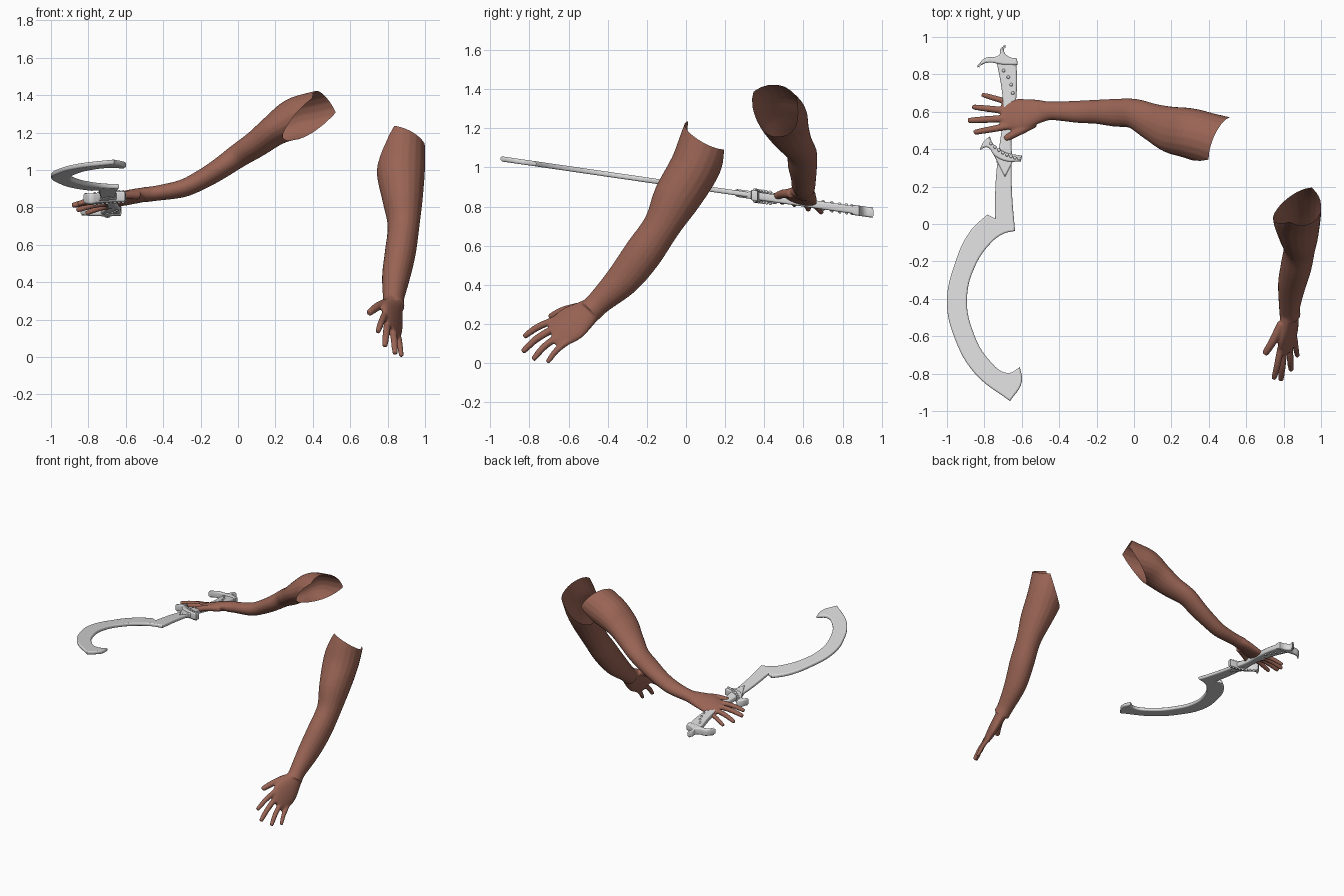
import bpy, bmesh, math
from mathutils import Vector, Matrix

cube = bpy.data.objects.get("Cube")
if cube:
    bpy.data.objects.remove(cube, do_unlink=True)


def material(name, rgb):
    mat = bpy.data.materials.new(name)
    mat.use_nodes = True
    mat.diffuse_color = (*rgb, 1)
    mat.node_tree.nodes["Principled BSDF"].inputs["Base Color"].default_value = (*rgb, 1)
    return mat


SKIN = material("brown skin", (0.32, 0.128, 0.09))
METAL = material("pale metal", (0.70, 0.70, 0.70))


def activate(ob):
    bpy.ops.object.select_all(action='DESELECT')
    ob.select_set(True)
    bpy.context.view_layer.objects.active = ob


def add_object(name, bm, mat):
    me = bpy.data.meshes.new(name)
    bm.to_mesh(me)
    bm.free()
    ob = bpy.data.objects.new(name, me)
    bpy.context.collection.objects.link(ob)
    me.materials.append(mat)
    activate(ob)
    return ob


def spline(rows, steps=4):
    """Smooth the control rows with a Catmull-Rom curve."""
    rows = [Vector(r) for r in rows]
    out = []
    for i in range(len(rows) - 1):
        a, b, c, d = (rows[max(i - 1, 0)], rows[i], rows[i + 1], rows[min(i + 2, len(rows) - 1)])
        for s in range(steps):
            t = s / steps
            out.append(b + (c - a) * (t / 2) + (a * 2 - b * 5 + c * 4 - d) * (t * t / 2)
                       + (b * 3 - a - c * 3 + d) * (t ** 3 / 2))
    return out + [rows[-1]]


def tube(bm, rows, side, sides=20):
    """Closed loft; each row is x, y, z, half width along side, half depth."""
    rows = spline(rows)
    pts = [Vector(r[:3]) for r in rows]
    rings = []
    for i, r in enumerate(rows):
        tan = (pts[min(i + 1, len(pts) - 1)] - pts[max(i - 1, 0)]).normalized()
        u = Vector(side)
        u = (u - tan * u.dot(tan)).normalized()
        v = tan.cross(u)
        rings.append([bm.verts.new(pts[i] + u * r[3] * math.cos(a) + v * r[4] * math.sin(a))
                      for a in (2 * math.pi * k / sides for k in range(sides))])
    for p, q in zip(rings, rings[1:]):
        for k in range(sides):
            n = (k + 1) % sides
            bm.faces.new((p[k], p[n], q[n], q[k]))
    bm.faces.new(rings[0][::-1])
    bm.faces.new(rings[-1])


def finger(bm, base, tip, lift, r, side):
    base, tip = Vector(base), Vector(tip)
    mid = (base + tip) / 2 + Vector(lift)
    end = tip + (mid - tip) * 0.08
    tube(bm, [(*base, r, r), (*mid, r * .95, r * .95), (*end, r * .75, r * .75),
              (*tip, r * .35, r * .35)], side, 12)


def build_arm(name, arm, palm, fingers, arm_side, palm_side, lift, cuts):
    bm = bmesh.new()
    tube(bm, arm, arm_side)
    tube(bm, palm, palm_side)
    for base, tip, r in fingers:
        finger(bm, base, tip, lift, r, palm_side)
    bmesh.ops.recalc_face_normals(bm, faces=bm.faces)
    ob = add_object(name, bm, SKIN)
    # fuse limb, palm and fingers into one skin
    fuse = ob.modifiers.new("fuse", 'REMESH')
    fuse.mode = 'VOXEL'
    fuse.voxel_size = 0.006
    relax = ob.modifiers.new("relax", 'SMOOTH')
    relax.iterations = 5
    for m in ("fuse", "relax"):
        bpy.ops.object.modifier_apply(modifier=m)
    # open the shoulder end
    bm = bmesh.new()
    bm.from_mesh(ob.data)
    for co, no in cuts:
        bmesh.ops.bisect_plane(bm, geom=bm.verts[:] + bm.edges[:] + bm.faces[:], dist=1e-5,
                               plane_co=co, plane_no=no, clear_outer=True)
    bm.to_mesh(ob.data)
    bm.free()
    bpy.ops.object.shade_smooth()


# Arm holding the sword
build_arm(
    "right_arm",
    [(-.50, .602, .868, .062, .04), (-.44, .605, .875, .05, .04), (-.3, .60, .90, .06, .047),
     (-.2, .60, .945, .065, .052), (-.1, .595, 1.005, .075, .057), (0, .59, 1.075, .08, .064),
     (.1, .545, 1.14, .10, .072), (.2, .505, 1.215, .125, .085), (.3, .485, 1.27, .135, .112),
     (.42, .45, 1.30, .14, .12), (.6, .40, 1.34, .15, .12)],
    [(-.44, .605, .875, .045, .036), (-.52, .60, .865, .068, .036), (-.6, .585, .85, .088, .032),
     (-.66, .585, .835, .083, .026), (-.71, .585, .825, .07, .018)],
    [((-.66, .525, .85), (-.855, .49, .82), .019), ((-.68, .565, .838), (-.887, .553, .81), .02),
     ((-.68, .605, .825), (-.863, .626, .785), .019), ((-.65, .645, .812), (-.813, .692, .768), .017),
     ((-.53, .54, .865), (-.69, .455, .85), .024)],
    (0, 1, -.2), (0, 1, -.3), (0, 0, .008),
    [((.36, .455, 1.25), (.58, -.53, -.6)), ((.45, .425, 1.345), (.8, -.3, .4))])

# Lowered arm
build_arm(
    "left_arm",
    [(.835, -.49, .265, .056, .062), (.832, -.44, .315, .057, .064), (.845, -.32, .43, .075, .088),
     (.868, -.22, .56, .083, .098), (.885, -.125, .70, .085, .095), (.88, -.05, .84, .108, .12),
     (.87, .045, 1.0, .13, .128), (.88, .10, 1.14, .122, .13), (.89, .15, 1.27, .115, .13),
     (.90, .2, 1.42, .115, .13)],
    [(.832, -.45, .305, .05, .05), (.83, -.51, .255, .075, .04), (.825, -.58, .205, .098, .034),
     (.82, -.64, .165, .09, .027), (.815, -.685, .145, .068, .018)],
    [((.785, -.66, .225), (.748, -.828, .135), .019), ((.80, -.67, .18), (.785, -.835, .058), .02),
     ((.83, -.64, .145), (.84, -.782, .018), .019), ((.855, -.59, .12), (.874, -.708, .004), .017),
     ((.79, -.53, .29), (.70, -.695, .235), .024)],
    (1, 0, 0), (.45, .45, -.75), (0, -.01, .006),
    [((.85, .05, 1.184), (-.68, .66, .3)), ((.79, 0, 1.26), (.35, .45, .85))])

# Sword: flat parts drawn from above, then sloped along the weapon
SLOPE = Matrix(((1, 0, 0, 0), (0, 1, 0, 0), (0, -.145, 1, .907), (0, 0, 0, 1)))


def plate(name, outline, corners, half, bevel):
    cu = bpy.data.curves.new(name, 'CURVE')
    cu.dimensions = '2D'
    cu.fill_mode = 'BOTH'
    cu.resolution_u = 6
    cu.extrude = half - bevel
    cu.bevel_depth = bevel
    cu.bevel_resolution = 2
    cu.offset = -bevel
    sp = cu.splines.new('BEZIER')
    sp.bezier_points.add(len(outline) - 1)
    sp.use_cyclic_u = True
    for i, (bp, p) in enumerate(zip(sp.bezier_points, outline)):
        bp.co = (*p, 0)
        bp.handle_left_type = bp.handle_right_type = 'VECTOR' if i in corners else 'AUTO'
    ob = bpy.data.objects.new(name, cu)
    bpy.context.collection.objects.link(ob)
    cu.materials.append(METAL)
    activate(ob)
    bpy.ops.object.convert(target='MESH')
    ob = bpy.context.object
    ob.data.transform(SLOPE)
    bpy.ops.object.shade_smooth_by_angle(angle=math.radians(40))


plate("sickle_blade",
      [(-.725, .38), (-.74, .22), (-.743, .03), (-.785, .05), (-.877, -.04), (-.957, -.21),
       (-1, -.42), (-.957, -.615), (-.85, -.80), (-.663, -.947), (-.6, -.845), (-.61, -.765),
       (-.674, -.797), (-.77, -.733), (-.866, -.56), (-.893, -.40), (-.856, -.24),
       (-.77, -.107), (-.70, -.053), (-.636, -.037), (-.652, .16), (-.655, .38)],
      {0, 2, 3, 9, 11, 19, 21}, .013, .009)
plate("handle",
      [(-.735, .33), (-.715, .45), (-.70, .58), (-.705, .70), (-.735, .87),
       (-.63, .87), (-.625, .76), (-.635, .62), (-.655, .47), (-.65, .33)],
      {0, 4, 5, 9}, .02, .01)
plate("guard",
      [(-.825, .395), (-.80, .445), (-.77, .468), (-.755, .43), (-.69, .385), (-.598, .365),
       (-.605, .335), (-.68, .335), (-.745, .365), (-.785, .41)],
      {0, 2, 5, 6}, .028, .01)
plate("collar", [(-.75, .37), (-.64, .35), (-.66, .31), (-.69, .25), (-.72, .31)],
      {0, 1, 3}, .02, .008)
plate("hooked_pommel",
      [(-.842, .835), (-.80, .885), (-.72, .905), (-.715, .935), (-.685, .957), (-.695, .925),
       (-.67, .895), (-.625, .885), (-.623, .85), (-.70, .852), (-.785, .862)],
      {0, 4, 7, 8}, .026, .01)

# Rivets on both faces of the handle and guard
bm = bmesh.new()
rivets = [((-.697, .82), .02), ((-.672, .785), .02), ((-.657, .745), .02), ((-.648, .70), .02)]
for k in range(8):
    t = k / 7
    rivets.append(((-.765 + .15 * t, .43 - .14 * t + .06 * t * t), .028))
for (x, y), h in rivets:
    for s in (-1, 1):
        bmesh.ops.create_icosphere(bm, subdivisions=2, radius=.009,
                                   matrix=SLOPE @ Matrix.Translation((x, y, s * h)))
add_object("rivets", bm, METAL)
bpy.ops.object.shade_smooth()
